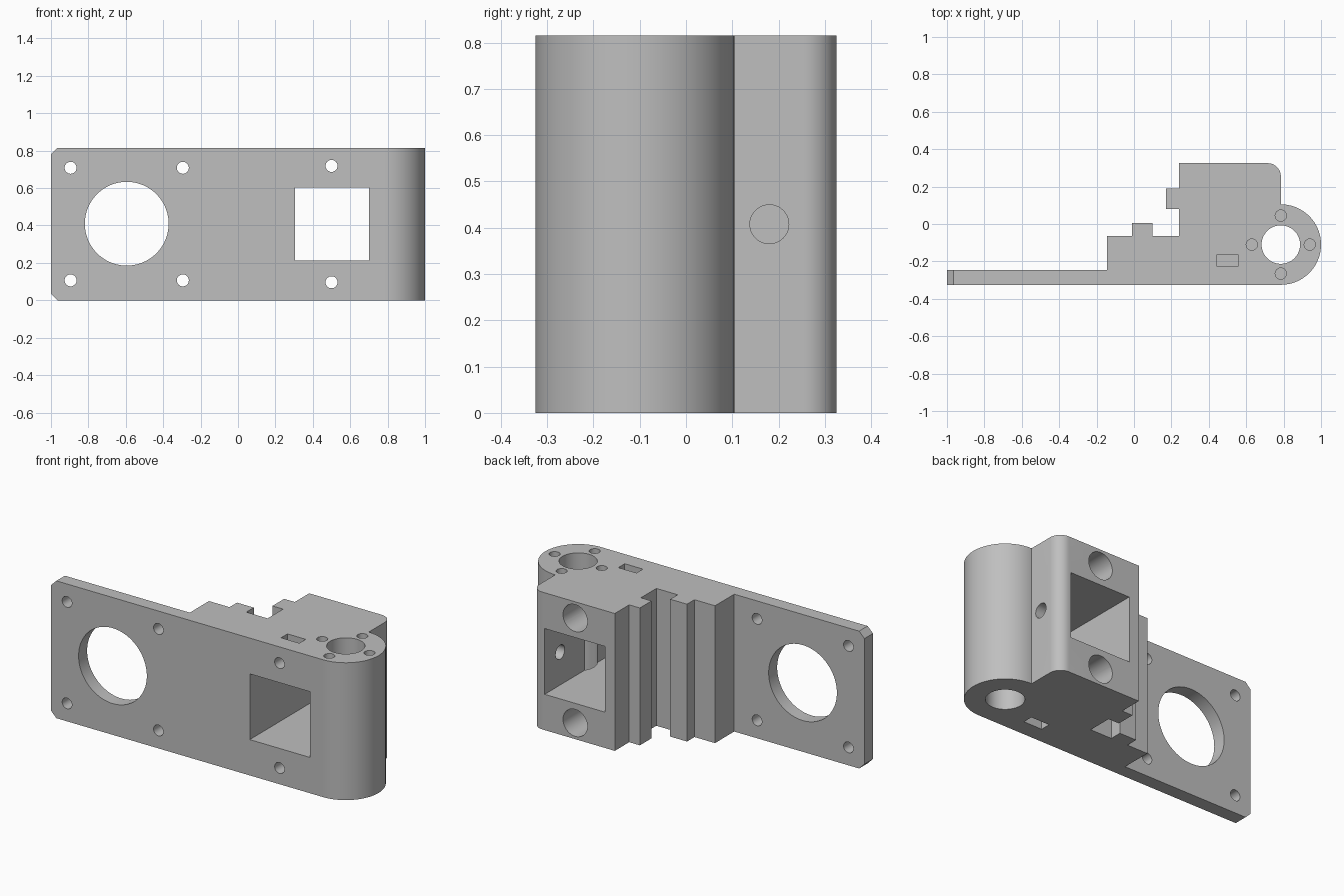
import bpy, bmesh
from math import pi, sin, cos, sqrt
from mathutils import Matrix, Vector

cube = bpy.data.objects.get("Cube")
if cube:
    bpy.data.objects.remove(cube, do_unlink=True)

HEIGHT = 0.815
MID = HEIGHT / 2
FRONT, BACK = -0.325, 0.325
BORE = (0.785, -0.11)

grey = bpy.data.materials.new("plain grey")
grey.use_nodes = True
colour = (0.52, 0.52, 0.52, 1)
grey.diffuse_color = colour
grey.node_tree.nodes["Principled BSDF"].inputs["Base Color"].default_value = colour


def make_object(name, bm):
    mesh = bpy.data.meshes.new(name)
    bmesh.ops.recalc_face_normals(bm, faces=bm.faces)
    bm.to_mesh(mesh)
    bm.free()
    mesh.materials.append(grey)
    obj = bpy.data.objects.new(name, mesh)
    bpy.context.scene.collection.objects.link(obj)
    return obj


def arc(cx, cy, r, start, end, steps):
    angles = [start + (end - start) * i / steps for i in range(steps + 1)]
    return [(cx + r * cos(a), cy + r * sin(a)) for a in angles]


cutters = []


def cut_round(name, start, end, r, sides=48):
    """Round cutter running from one point to another."""
    a, b = Vector(start), Vector(end)
    bm = bmesh.new()
    turn = (b - a).to_track_quat('Z', 'Y').to_matrix().to_4x4()
    bmesh.ops.create_cone(bm, cap_ends=True, segments=sides, radius1=r, radius2=r,
                          depth=(b - a).length,
                          matrix=Matrix.Translation((a + b) / 2) @ turn)
    cutters.append(make_object(name, bm))


def cut_box(name, low, high, tilt=0):
    """Box cutter between two corners, optionally tilted about y."""
    a, b = Vector(low), Vector(high)
    bm = bmesh.new()
    bmesh.ops.create_cube(bm, size=1, matrix=Matrix.Translation((a + b) / 2)
                          @ Matrix.Rotation(tilt, 4, 'Y') @ Matrix.Diagonal((*(b - a), 1)))
    cutters.append(make_object(name, bm))


# Body: stepped plan profile extruded upward
outline = [(-1, FRONT)]
outline += arc(*BORE, 0.215, -pi / 2, pi / 2, 48)
outline += arc(0.715, 0.255, 0.07, 0, pi / 2, 16)
outline += [(0.24, BACK), (0.24, 0.19), (0.17, 0.19), (0.17, 0.08), (0.24, 0.08),
            (0.24, -0.065), (0.1, -0.065), (0.1, 0.005), (-0.01, 0.005),
            (-0.01, -0.065), (-0.145, -0.065), (-0.145, -0.245), (-1, -0.245)]
bm = bmesh.new()
base = bm.faces.new([bm.verts.new((x, y, 0)) for x, y in outline])
top = bmesh.ops.extrude_face_region(bm, geom=[base])
bmesh.ops.translate(bm, vec=(0, 0, HEIGHT),
                    verts=[v for v in top["geom"] if isinstance(v, bmesh.types.BMVert)])
body = make_object("mount_bracket", bm)

# Motor opening and its four screw holes
cut_round("motor_opening", (-0.595, -0.5, MID + 0.002), (-0.595, 0, MID + 0.002), 0.224, 96)
for x in (-0.895, -0.295):
    for dz in (-0.301, 0.301):
        cut_round("motor_screw_hole", (x, -0.5, MID + dz), (x, 0, MID + dz), 0.032)

# Square window through the block
cut_box("window", (0.305, -0.5, MID - 0.195), (0.7, 0.5, MID + 0.195))

# Upright bore with a ring of blind screw holes on top
cut_round("bore", (*BORE, -0.1), (*BORE, HEIGHT + 0.1), 0.103, 64)
for x, y in arc(*BORE, 0.155, 0, 1.5 * pi, 3):
    cut_round("ring_screw_hole", (x, y, HEIGHT - 0.2), (x, y, HEIGHT + 0.1), 0.03)

# Side hole into the window
cut_round("side_hole", (0.6, 0.18, MID), (0.9, 0.18, MID), 0.042)

# Mirrored at both ends: clamp screws, counterbores, nut slots, corner chamfers
half = 0.035 / sqrt(2)
for s in (-1, 1):
    z, edge = MID + s * 0.311, MID + s * MID
    cut_round("clamp_screw_hole", (0.5, -0.5, z), (0.5, 0.5, z), 0.032)
    cut_round("clamp_counterbore", (0.5, -0.04, z), (0.5, 0.5, z), 0.08)
    ends = sorted((edge - s * 0.155, edge + s * 0.1))
    cut_box("nut_slot", (0.44, -0.225, ends[0]), (0.56, -0.165, ends[1]))
    cut_box("corner_chamfer", (-1 - half, -0.5, edge - half),
            (-1 + half, 0, edge + half), pi / 4)

# Apply the cuts and discard the cutters
for cutter in cutters:
    cutter.hide_render = True
    mod = body.modifiers.new(cutter.name, 'BOOLEAN')
    mod.operation = 'DIFFERENCE'
    mod.solver = 'EXACT'
    mod.object = cutter
bpy.context.view_layer.update()
result = bpy.data.meshes.new_from_object(body.evaluated_get(bpy.context.evaluated_depsgraph_get()))
body.modifiers.clear()
body.data = result
result.materials.clear()
result.materials.append(grey)
for poly in result.polygons:
    poly.material_index = 0
for cutter in cutters:
    bpy.data.objects.remove(cutter, do_unlink=True)

bpy.ops.object.select_all(action='DESELECT')
body.select_set(True)
bpy.context.view_layer.objects.active = body
bpy.ops.object.shade_smooth_by_angle()
